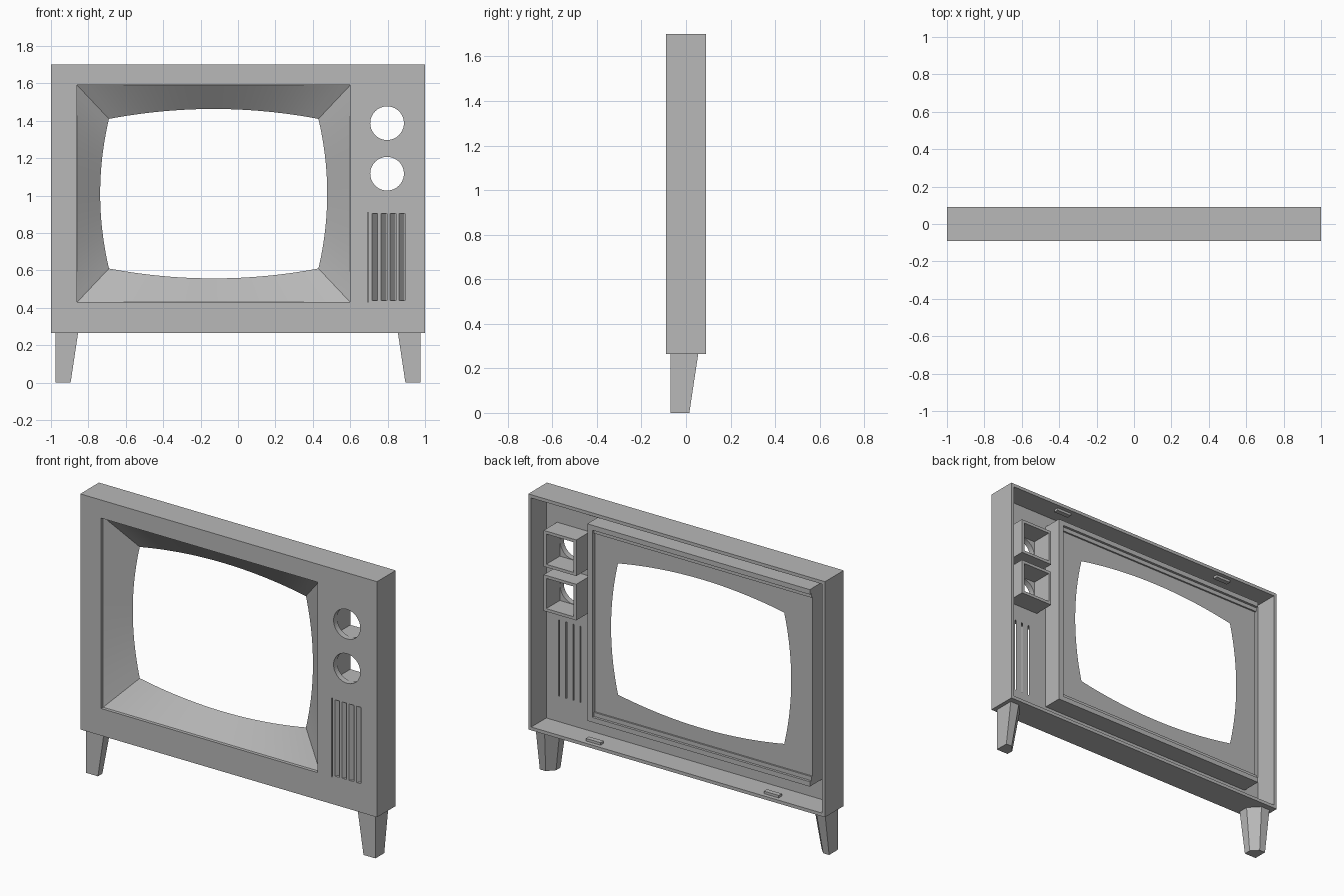
import bpy, bmesh, math

if "Cube" in bpy.data.objects:
    bpy.data.objects.remove(bpy.data.objects["Cube"])

grey = bpy.data.materials.new("matte grey")
grey.use_nodes = True
grey.diffuse_color = (0.48, 0.48, 0.48, 1)
grey.node_tree.nodes["Principled BSDF"].inputs["Base Color"].default_value = grey.diffuse_color

FRONT, BACK = -0.09, 0.09
PANEL = -0.055          # rear face of the front panel
PLATE = 0.04            # rear face of the screen surround
STEPS = 24              # divisions along each side of the screen


def loft(name, rings, capped=True):
    """Skin equal-length rings; capped ends, or joined end to end."""
    bm = bmesh.new()
    loops = [[bm.verts.new(p) for p in ring] for ring in rings]
    n = len(loops[0])
    pairs = list(zip(loops, loops[1:]))
    if capped:
        bm.faces.new(loops[0])
        bm.faces.new(loops[-1])
    else:
        pairs.append((loops[-1], loops[0]))
    for a, b in pairs:
        for i in range(n):
            j = (i + 1) % n
            bm.faces.new((a[i], a[j], b[j], b[i]))
    bmesh.ops.recalc_face_normals(bm, faces=bm.faces[:])
    mesh = bpy.data.meshes.new(name)
    bm.to_mesh(mesh)
    bm.free()
    mesh.materials.append(grey)
    obj = bpy.data.objects.new(name, mesh)
    bpy.context.collection.objects.link(obj)
    return obj


def rect(x0, x1, z0, z1, y, steps=1, bulge_x=0, bulge_z=0):
    """Rectangle ring facing the front, with optionally bowed sides."""
    corners = [(x0, z0), (x1, z0), (x1, z1), (x0, z1)]
    outward = [(0, -1), (1, 0), (0, 1), (-1, 0)]
    ring = []
    for k in range(4):
        (ax, az), (bx, bz), (ox, oz) = corners[k], corners[(k + 1) % 4], outward[k]
        for i in range(steps):
            t = i / steps
            bow = 4 * t * (1 - t)
            ring.append((ax + (bx - ax) * t + ox * bow * bulge_x, y,
                         az + (bz - az) * t + oz * bow * bulge_z))
    return ring


def box(name, x0, x1, y0, y1, z0, z1):
    return loft(name, [rect(x0, x1, z0, z1, y) for y in (y0, y1)])


def circle(x, z, r, y, n=48):
    return [(x + r * math.cos(math.tau * i / n), y, z + r * math.sin(math.tau * i / n))
            for i in range(n)]


# Cabinet shell: a shallow tray with its openings cut through the front
cabinet = box("cabinet_shell", -1, 1, FRONT, BACK, 0.265, 1.7)
knob_x, knob_heights = 0.797, (1.387, 1.117)
cutters = [box("cavity_cutter", -0.98, 0.98, PANEL, 0.2, 0.285, 1.68),
           box("screen_cutter", -0.86, 0.6, -0.2, 0, 0.43, 1.59)]
for z in knob_heights:
    cutters.append(loft("knob_cutter", [circle(knob_x, z, 0.09, y) for y in (-0.2, 0)]))

# Slanted vent slits
for i in range(4):
    x = 0.715 + 0.0485 * i
    cutters.append(loft("vent_cutter", [
        rect(x - 0.004, x + 0.031, 0.44, 0.905, FRONT - 0.005),
        rect(x + 0.034, x + 0.039, 0.44, 0.905, PANEL + 0.005)]))
cutters.append(box("vent_line_cutter", 0.692, 0.699, -0.2, -0.075, 0.43, 0.91))

for cutter in cutters:
    cutter.hide_render = True
    mod = cabinet.modifiers.new("cut", "BOOLEAN")
    mod.operation, mod.solver, mod.object = "DIFFERENCE", "EXACT", cutter
deps = bpy.context.evaluated_depsgraph_get()
cut_mesh = bpy.data.meshes.new_from_object(cabinet.evaluated_get(deps))
cabinet.modifiers.clear()
cabinet.data = cut_mesh
for cutter in cutters:
    bpy.data.objects.remove(cutter)

# Screen surround: funnel to a bowed opening, flat rear plate, outer walls
surround = loft("screen_surround", [
    rect(-0.86, 0.6, 0.43, 1.59, -0.07, STEPS),
    rect(-0.69, 0.43, 0.61, 1.41, PLATE, STEPS, 0.047, 0.053),
    rect(-0.88, 0.62, 0.41, 1.61, PLATE, STEPS),
    rect(-0.88, 0.62, 0.41, 1.61, PANEL - 0.003, STEPS)], capped=False)

# Rear retaining lips on three sides of the surround
box("side_lip", 0.585, 0.62, 0.03, 0.065, 0.41, 1.61)
for label, edge, s in (("upper", 1.61, -1), ("lower", 0.41, 1)):
    z = sorted((edge, edge + s * 0.03))
    box(label + "_lip", -0.88, 0.585, 0.03, 0.065, *z)
    z = sorted((edge + s * 0.03, edge + s * 0.055))
    box(label + "_inner_step", -0.88, 0.585, 0.03, 0.05, *z)

# Square housings behind the two knob holes
for label, z in zip(("upper", "lower"), knob_heights):
    def square(half, y):
        return rect(knob_x - half, knob_x + half, z - half, z + half, y)
    loft(label + "_knob_housing", [
        square(0.11, PANEL - 0.003), square(0.11, 0.075),
        square(0.092, 0.075), square(0.092, PANEL - 0.003)], capped=False)

# Small fixing tabs on the inside of the floor and ceiling
for x in (0.58, -0.62):
    box("floor_tab", x - 0.05, x + 0.05, 0.035, 0.065, 0.28, 0.3)
    box("ceiling_tab", x - 0.05, x + 0.05, 0.035, 0.065, 1.665, 1.685)


# Tapered legs with a chamfered inner rear corner
def leg_ring(side, inner, rear, z):
    outer, front = 0.975, -0.07
    mid_x, mid_y = (outer + inner) / 2, (front + rear) / 2
    return [(side * x, y, z) for x, y in (
        (outer, front), (inner, front), (inner, mid_y), (mid_x, rear), (outer, rear))]


for label, side in (("left", 1), ("right", -1)):
    loft(label + "_leg", [leg_ring(side, 0.895, 0.015, 0),
                          leg_ring(side, 0.855, 0.055, 0.266)])

# Smooth the bowed funnel while keeping its corners crisp
bpy.ops.object.select_all(action="DESELECT")
surround.select_set(True)
bpy.context.view_layer.objects.active = surround
bpy.ops.object.shade_smooth_by_angle(angle=math.radians(20))
